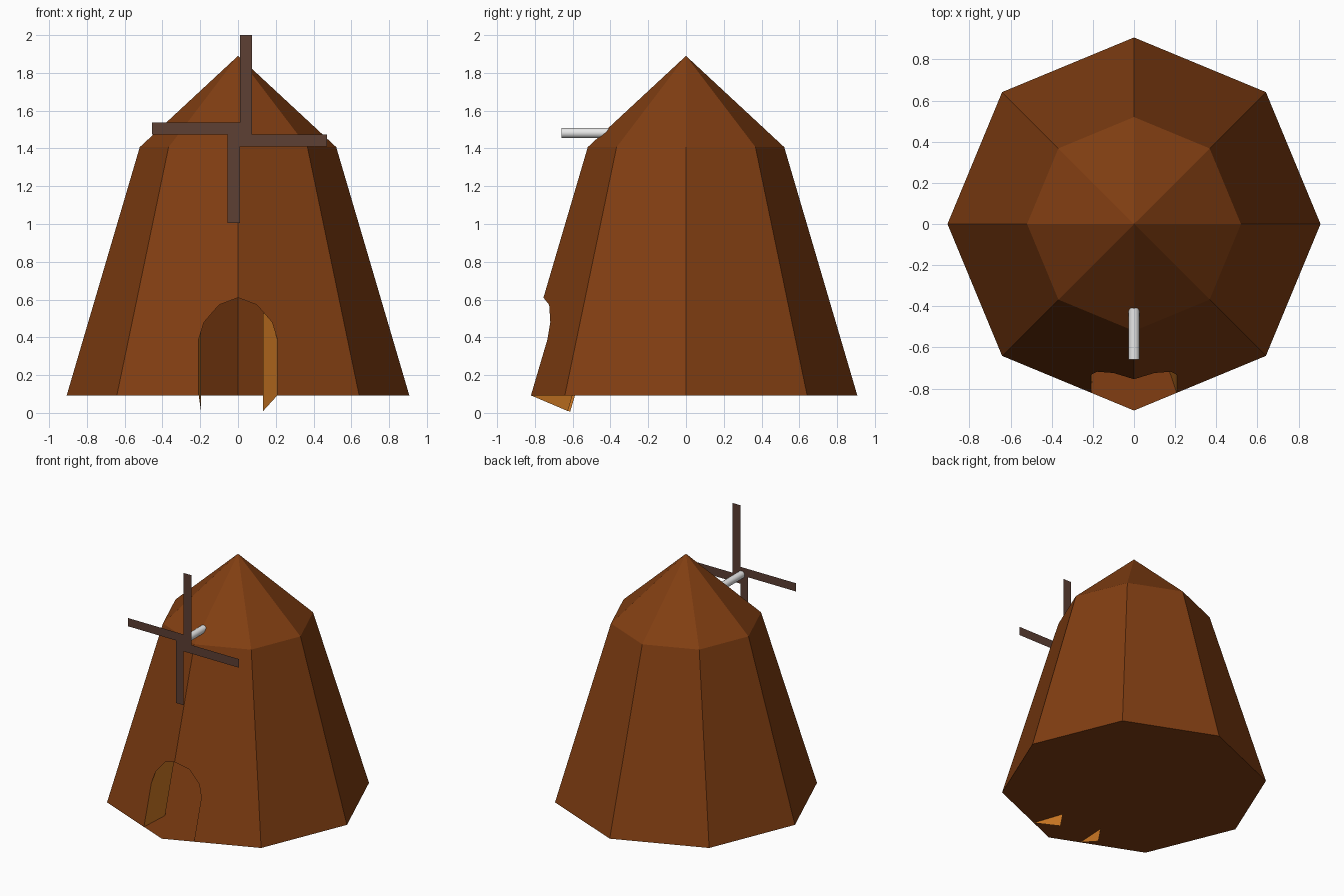
import bpy, bmesh, math
from mathutils import Vector, Matrix

if "Cube" in bpy.data.objects:
    bpy.data.objects.remove(bpy.data.objects["Cube"])

Z0, Z1, ZTOP = 0.0925, 1.407, 1.89
R0, R1 = 0.907, 0.52


def material(name, rgb):
    m = bpy.data.materials.new(name)
    m.diffuse_color = (*rgb, 1)
    m.use_nodes = True
    m.node_tree.nodes["Principled BSDF"].inputs["Base Color"].default_value = m.diffuse_color
    return m


BROWN = material("brown timber", (0.22, 0.048, 0.006))
ORANGE = material("orange door wood", (0.62, 0.19, 0.017))
DARK = material("dark sail wood", (0.11, 0.05, 0.034))
METAL = material("light metal", (0.8, 0.8, 0.8))


def mesh_object(name, polygons, mat, recalc=False):
    bm = bmesh.new()
    for poly in polygons:
        bm.faces.new([bm.verts.new(p) for p in poly])
    bmesh.ops.remove_doubles(bm, verts=bm.verts, dist=0.0005)
    if recalc:
        bmesh.ops.recalc_face_normals(bm, faces=bm.faces)
    me = bpy.data.meshes.new(name)
    bm.to_mesh(me)
    bm.free()
    me.materials.append(mat)
    ob = bpy.data.objects.new(name, me)
    bpy.context.collection.objects.link(ob)
    return ob


def corner(i, r, z):
    a = math.radians(-90 + 45 * i)
    return Vector((r * math.cos(a), r * math.sin(a), z))


def on_wall(x, z):
    # point on the sloping front walls, either side of the centre edge
    r = R0 + (R1 - R0) * (z - Z0) / (Z1 - Z0)
    return Vector((x, -r + abs(x) * math.tan(math.radians(22.5)), z))


# half outline of the arched doorway, hinge foot to crown
ARCH = [(0.208, Z0), (0.208, 0.39), (0.18, 0.48), (0.1, 0.572), (0, 0.61)]


def arch(side):
    return [on_wall(side * x, z) for x, z in ARCH]


# tower walls: the two front ones have the doorway cut out
walls = []
for i in range(8):
    a, b = corner(i, R0, Z0), corner(i + 1, R0, Z0)
    c, d = corner(i + 1, R1, Z1), corner(i, R1, Z1)
    if i == 0:
        walls.append(arch(1) + [d, c, b])
    elif i == 7:
        walls.append(arch(-1) + [c, d, a])
    else:
        walls.append([a, b, c, d])
floor = [corner(i, R0, Z0) for i in range(8)]
roof = [[corner(i, R1, Z1), corner(i + 1, R1, Z1), Vector((0, 0, ZTOP))] for i in range(8)]
mesh_object("tower", walls + [floor] + roof, BROWN, True)

# double door, leaves swung inwards about the leaning jambs
for name, side, angle in (("right_door", 1, -92), ("left_door", -1, 108.5)):
    pts = arch(side) + [on_wall(0, Z0)]
    hinge = pts[0]
    rot = Matrix.Rotation(math.radians(angle), 3, (pts[1] - hinge).normalized())
    mesh_object(name, [[hinge + rot @ (p - hinge) for p in pts]], ORANGE)

# pinwheel of four thin sails
SY = -0.66
for name, xa, xb, za, zb in (("top_sail", 0.01, 0.075, 1.475, 2.0),
                             ("right_sail", 0.01, 0.47, 1.41, 1.475),
                             ("bottom_sail", -0.055, 0.01, 1.005, 1.475),
                             ("left_sail", -0.455, 0.01, 1.475, 1.537)):
    mesh_object(name, [[(xa, SY, za), (xb, SY, za), (xb, SY, zb), (xa, SY, zb)]], DARK)

# sail shaft
bpy.ops.mesh.primitive_cylinder_add(vertices=24, radius=0.027, depth=0.3,
                                    location=(0, SY + 0.15, 1.482),
                                    rotation=(math.pi / 2, 0, 0))
shaft = bpy.context.object
shaft.name = "sail_shaft"
shaft.data.materials.append(METAL)
bpy.ops.object.shade_smooth_by_angle(angle=math.radians(40))
